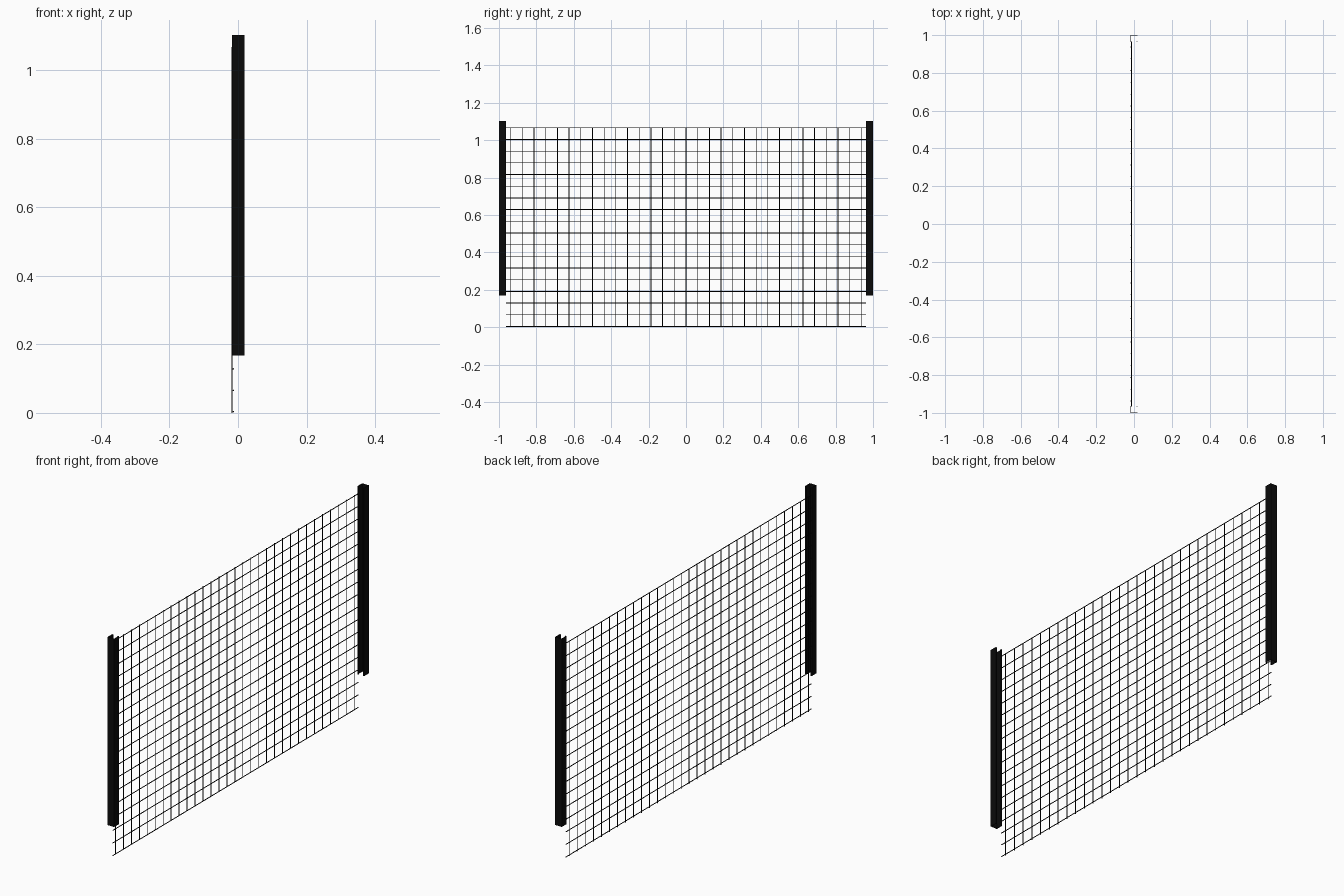
import bpy
import bmesh
import math
from mathutils import Matrix

cube = bpy.data.objects.get("Cube")
if cube:
    bpy.data.objects.remove(cube, do_unlink=True)


def make_material(name, value):
    mat = bpy.data.materials.new(name)
    mat.use_nodes = True
    colour = (value, value, value, 1)
    mat.diffuse_color = colour
    mat.node_tree.nodes["Principled BSDF"].inputs["Base Color"].default_value = colour
    return mat


def make_object(name, bm, mat):
    bmesh.ops.recalc_face_normals(bm, faces=bm.faces)
    mesh = bpy.data.meshes.new(name)
    bm.to_mesh(mesh)
    bm.free()
    mesh.materials.append(mat)
    obj = bpy.data.objects.new(name, mesh)
    bpy.context.collection.objects.link(obj)
    return obj


post_black = make_material("post black", 0.003)
wire_black = make_material("wire black", 0.002)

SPACING = 0.0625
RADIUS = 0.002
NET_TOP = 1.068
NET_HALF = 0.963


def add_wire(bm, centre, length, along_y):
    turn = Matrix.Rotation(math.pi / 2 if along_y else 0, 4, "X")
    bmesh.ops.create_cone(bm, cap_ends=True, segments=8, radius1=RADIUS,
                          radius2=RADIUS, depth=length,
                          matrix=Matrix.Translation(centre) @ turn)


# Upright wires on the outer side of the net
bm = bmesh.new()
for i in range(-15, 16):
    add_wire(bm, (-0.0175, i * SPACING, NET_TOP / 2), NET_TOP, False)
upright_wires = make_object("upright_wires", bm, wire_black)

# Cross wires just behind the uprights
bm = bmesh.new()
for i in range(18):
    add_wire(bm, (-0.0138, 0, 0.0035 + i * SPACING), 2 * NET_HALF, True)
cross_wires = make_object("cross_wires", bm, wire_black)


# Lipped channel posts, open towards the net
def make_post(name, side):
    x0, x1, inner, outer = -0.0175, 0.0195, 0.963, 1.0
    wall, lip = 0.0022, 0.007
    profile = [
        (x0 + lip, inner), (x0, inner), (x0, outer),
        (x1, outer), (x1, inner), (x1 - lip, inner),
        (x1 - lip, inner + wall), (x1 - wall, inner + wall),
        (x1 - wall, outer - wall), (x0 + wall, outer - wall),
        (x0 + wall, inner + wall), (x0 + lip, inner + wall),
    ]
    bm = bmesh.new()
    base = bm.faces.new([bm.verts.new((x, side * y, 0.168)) for x, y in profile])
    extruded = bmesh.ops.extrude_face_region(bm, geom=[base], use_keep_orig=True)
    top = [g for g in extruded["geom"] if isinstance(g, bmesh.types.BMVert)]
    bmesh.ops.translate(bm, verts=top, vec=(0, 0, 0.935))
    return make_object(name, bm, post_black)


make_post("front_post", -1)
make_post("back_post", 1)

# Round wires shade smoothly, their ends stay sharp
bpy.ops.object.select_all(action="DESELECT")
for obj in (upright_wires, cross_wires):
    obj.select_set(True)
    bpy.context.view_layer.objects.active = obj
bpy.ops.object.shade_smooth_by_angle(angle=math.radians(50))
